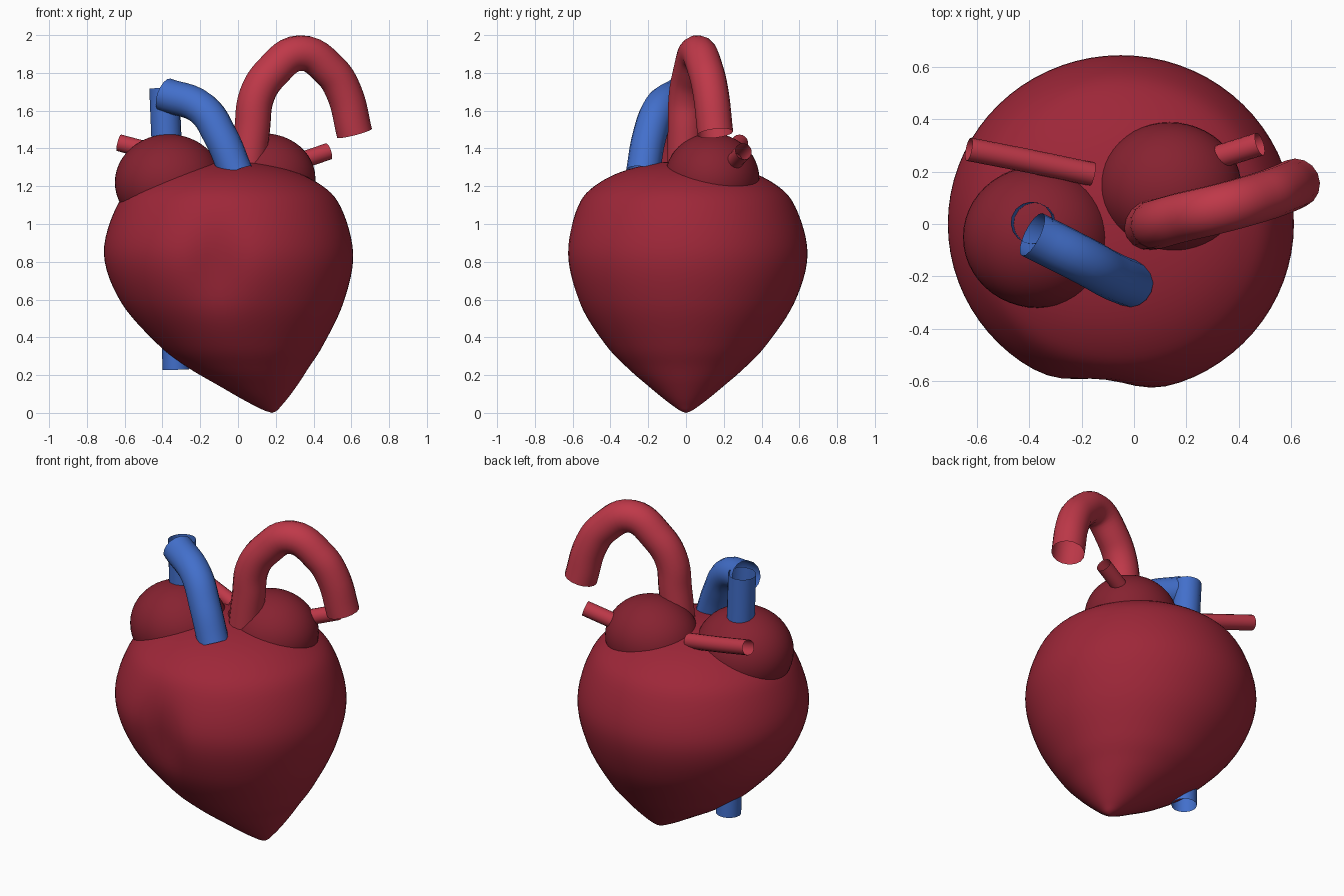
import bpy, bmesh, math
from mathutils import Vector

if "Cube" in bpy.data.objects:
    bpy.data.objects.remove(bpy.data.objects["Cube"])


def material(name, rgb):
    m = bpy.data.materials.new(name)
    m.diffuse_color = (*rgb, 1)
    m.use_nodes = True
    m.node_tree.nodes["Principled BSDF"].inputs["Base Color"].default_value = m.diffuse_color
    return m


MUSCLE = material("muscle", (0.34, 0.02, 0.04))
ATRIUM = material("atrium", (0.24, 0.016, 0.03))
ARTERY = material("artery", (0.52, 0.04, 0.066))
VEIN = material("vein", (0.055, 0.16, 0.6))


def add_mesh(name, bm, mat):
    bmesh.ops.recalc_face_normals(bm, faces=bm.faces)
    for f in bm.faces:
        f.smooth = True
    me = bpy.data.meshes.new(name)
    bm.to_mesh(me)
    bm.free()
    me.materials.append(mat)
    ob = bpy.data.objects.new(name, me)
    bpy.context.collection.objects.link(ob)
    return ob


def catmull(points, steps):
    out = []
    for i in range(1, len(points) - 2):
        a, b, c, d = (Vector(p) for p in points[i - 1:i + 3])
        for k in range(steps):
            t = k / steps
            out.append(0.5 * (2 * b + (c - a) * t + (2 * a - 5 * b + 4 * c - d) * t * t
                              + (3 * b - a - 3 * c + d) * t ** 3))
    return out


# Ventricles: rings of (radius, centre x, height) lofted from apex to base
profile = [(-0.08, 0.155, 0.045), (0, 0.18, 0.003), (0.08, 0.155, 0.045), (0.205, 0.105, 0.145),
           (0.315, 0.055, 0.24), (0.43, 0.015, 0.36), (0.58, -0.03, 0.585), (0.65, -0.05, 0.84),
           (0.585, -0.05, 1.09), (0.47, -0.05, 1.215), (0.27, -0.05, 1.3), (0, -0.05, 1.335),
           (-0.27, -0.05, 1.3)]
SIDES = 72
bm = bmesh.new()
loops = []
for r, cx, z in catmull(profile, 6)[1:]:
    ring = []
    for i in range(SIDES):
        a = math.tau * i / SIDES
        x, y = cx + 1.015 * r * math.cos(a), 0.99 * r * math.sin(a)
        if y < 0:  # groove between the two chambers on the front
            side = min(1, -y / 0.2)
            y += 0.06 * side * math.exp(-((x + 0.12) / 0.14) ** 2 - ((z - 0.78) / 0.22) ** 2)
        ring.append(bm.verts.new((x, y, z)))
    loops.append(ring)
for lo, hi in zip(loops, loops[1:]):
    for i in range(SIDES):
        j = (i + 1) % SIDES
        bm.faces.new((lo[i], lo[j], hi[j], hi[i]))
for ring, pole in ((loops[0], (0.18, 0, 0)), (loops[-1], (-0.05, 0, 1.335))):
    v = bm.verts.new(pole)
    for i in range(SIDES):
        bm.faces.new((ring[i], ring[(i + 1) % SIDES], v))
add_mesh("ventricles", bm, MUSCLE)

# Atria: two flattened spheres sunk into the base
for name, loc, size in (("right_atrium", (-0.367, -0.05, 1.22), (0.285, 0.27, 0.255)),
                        ("left_atrium", (0.135, 0.138, 1.24), (0.275, 0.25, 0.24))):
    bm = bmesh.new()
    bmesh.ops.create_uvsphere(bm, u_segments=48, v_segments=24, radius=1)
    ob = add_mesh(name, bm, ATRIUM)
    ob.location, ob.scale = loc, size


# Vessels: open-ended round tubes along smooth paths
def tube(name, radius, mat, points):
    cu = bpy.data.curves.new(name, "CURVE")
    cu.dimensions = "3D"
    cu.bevel_depth = radius
    cu.bevel_resolution = 6
    cu.resolution_u = 6
    sp = cu.splines.new("BEZIER")
    sp.bezier_points.add(len(points) - 1)
    for bp, p in zip(sp.bezier_points, points):
        bp.co = p
        bp.handle_left_type = bp.handle_right_type = "AUTO"
    tmp = bpy.data.objects.new(name + "_path", cu)
    bpy.context.collection.objects.link(tmp)
    bpy.context.view_layer.update()
    me = bpy.data.meshes.new_from_object(tmp.evaluated_get(bpy.context.evaluated_depsgraph_get()))
    bpy.data.objects.remove(tmp)
    bm = bmesh.new()
    bm.from_mesh(me)
    add_mesh(name, bm, mat)


tube("aorta", 0.095, ARTERY, [(0.05, -0.005, 1.28), (0.075, -0.002, 1.5), (0.1, 0.003, 1.68), (0.18, 0.025, 1.805),
                              (0.33, 0.06, 1.905), (0.49, 0.105, 1.81), (0.56, 0.13, 1.7), (0.617, 0.155, 1.48)])
tube("pulmonary_trunk", 0.09, VEIN, [(-0.01, -0.228, 1.27), (-0.09, -0.195, 1.46),
                                     (-0.19, -0.14, 1.61), (-0.388, -0.04, 1.685)])
tube("upper_vena_cava", 0.08, VEIN, [(-0.375, 0, 1.36), (-0.39, 0.005, 1.72)])
tube("lower_vena_cava", 0.072, VEIN, [(-0.345, 0.03, 1.0), (-0.328, 0.05, 0.23)])
tube("left_pulmonary_vein", 0.045, ARTERY, [(0.32, 0.255, 1.33), (0.48, 0.305, 1.385)])
tube("right_pulmonary_vein", 0.045, ARTERY, [(-0.16, 0.19, 1.31), (-0.4, 0.24, 1.37), (-0.63, 0.285, 1.43)])
